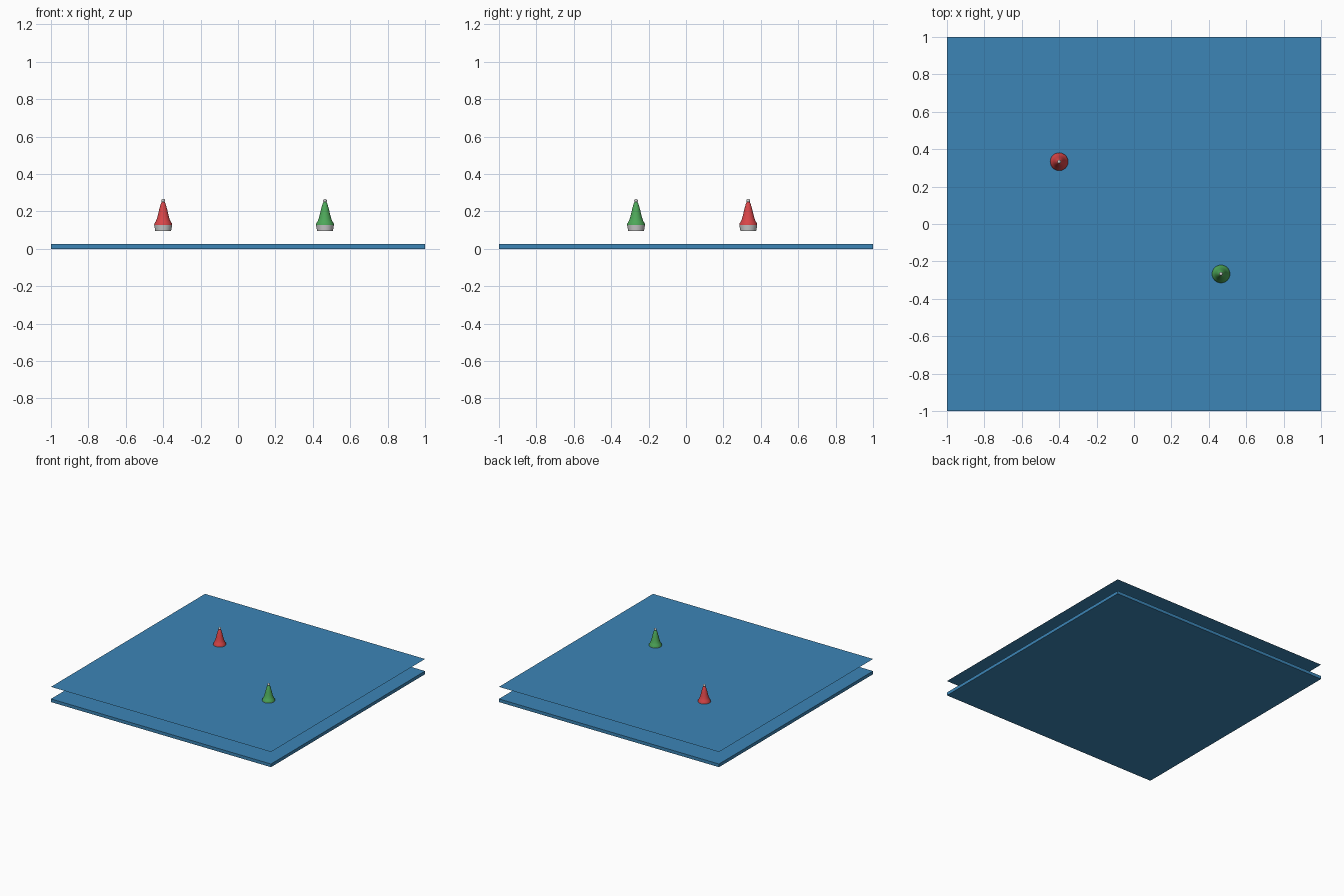
import bpy, bmesh, math

if "Cube" in bpy.data.objects:
    bpy.data.objects.remove(bpy.data.objects["Cube"])

def mat(name, col):
    m = bpy.data.materials.new(name)
    m.diffuse_color = (*col, 1)
    m.use_nodes = True
    m.node_tree.nodes["Principled BSDF"].inputs["Base Color"].default_value = m.diffuse_color
    return m

blue = mat("water_blue", (0.045, 0.235, 0.47))
red = mat("buoy_red", (0.69, 0.06, 0.065))
green = mat("buoy_green", (0.075, 0.39, 0.10))
grey = mat("light_grey", (0.62, 0.62, 0.62))

def finish(bm, name, m, loc=(0, 0, 0), smooth=False):
    me = bpy.data.meshes.new(name)
    bm.to_mesh(me)
    bm.free()
    ob = bpy.data.objects.new(name, me)
    ob.location = loc
    bpy.context.collection.objects.link(ob)
    me.materials.append(m)
    if smooth:
        bpy.ops.object.select_all(action='DESELECT')
        ob.select_set(True)
        bpy.context.view_layer.objects.active = ob
        bpy.ops.object.shade_smooth_by_angle(angle=math.radians(35))
    return ob

def lathe(name, profile, m, loc, n=32):
    """Turn (radius, z) points around z; open ends are capped."""
    bm = bmesh.new()
    rings = [[bm.verts.new((r * math.cos(2 * math.pi * i / n),
                            r * math.sin(2 * math.pi * i / n), z))
              for i in range(n)] for r, z in profile]
    for a, b in zip(rings, rings[1:]):
        for i in range(n):
            j = (i + 1) % n
            bm.faces.new((a[i], a[j], b[j], b[i]))
    bm.faces.new(rings[0][::-1])
    bm.faces.new(rings[-1])
    return finish(bm, name, m, loc, True)

# Floor slab
bm = bmesh.new()
bmesh.ops.create_cube(bm, size=1)
bmesh.ops.scale(bm, vec=(2, 2, 0.026), verts=bm.verts)
finish(bm, "floor_slab", blue, (0, 0, 0.013))

# Thin water surface
bm = bmesh.new()
bmesh.ops.create_grid(bm, x_segments=1, y_segments=1, size=1)
finish(bm, "water_surface", blue, (0, 0, 0.125))

# Two floating buoys: grey float, coloured flared tower, small lamp
for label, m, x, y in (("red", red, -0.40, 0.333), ("green", green, 0.465, -0.267)):
    lathe(label + "_buoy_float", [(0.042, 0.094), (0.048, 0.127)], grey, (x, y, 0))
    lathe(label + "_buoy_tower",
          [(0.048, 0.127), (0.047, 0.135), (0.040, 0.146), (0.034, 0.160),
           (0.028, 0.182), (0.021, 0.212), (0.013, 0.240), (0.007, 0.252)],
          m, (x, y, 0))
    bm = bmesh.new()
    bmesh.ops.create_uvsphere(bm, u_segments=16, v_segments=10, radius=0.010)
    finish(bm, label + "_buoy_lamp", grey, (x, y, 0.257), True)
